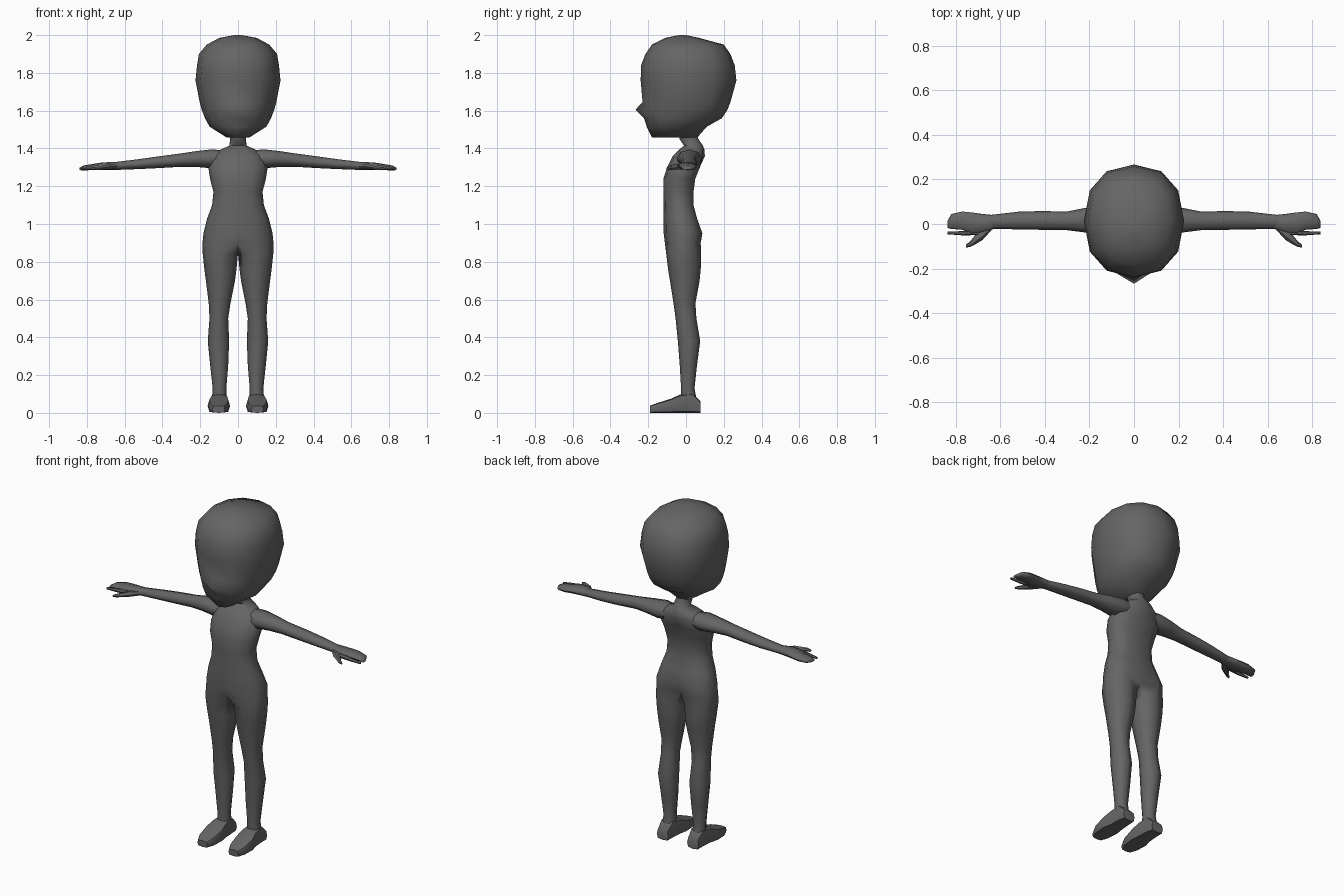
import bpy, bmesh, math
from mathutils import Vector

if "Cube" in bpy.data.objects:
    bpy.data.objects.remove(bpy.data.objects["Cube"])

grey = bpy.data.materials.new("dark grey")
grey.diffuse_color = (0.13, 0.13, 0.13, 1)
grey.use_nodes = True
grey.node_tree.nodes["Principled BSDF"].inputs["Base Color"].default_value = grey.diffuse_color


def spow(v, p):
    return math.copysign(abs(v) ** p, v) if abs(v) > 1e-6 else 0.0


def oval(u0, u1, v0, v1, angles, p=1.0):
    """Points of a rounded section between the given limits."""
    cu, cv, ru, rv = (u0 + u1) / 2, (v0 + v1) / 2, (u1 - u0) / 2, (v1 - v0) / 2
    return [(cu + ru * spow(math.cos(math.radians(a)), p),
             cv + rv * spow(math.sin(math.radians(a)), p)) for a in angles]


def finish(name, bm, mirror=False, sharp=50):
    bmesh.ops.recalc_face_normals(bm, faces=bm.faces)
    me = bpy.data.meshes.new(name)
    bm.to_mesh(me)
    bm.free()
    me.materials.append(grey)
    me.shade_smooth()
    me.set_sharp_from_angle(angle=math.radians(sharp))
    ob = bpy.data.objects.new(name, me)
    bpy.context.collection.objects.link(ob)
    if mirror:
        m = ob.modifiers.new("mirror", 'MIRROR')
        m.use_clip = True
        m.merge_threshold = 0.0005
    return ob


def bridge(bm, a, b, closed=True):
    n = len(a)
    for i in range(n if closed else n - 1):
        j = (i + 1) % n
        bm.faces.new((a[i], a[j], b[j], b[i]))


def loft(name, axis, sections, n=8, p=1.0, mirror=False, tweak=None, sharp=50):
    """Sections are (position on axis, u0, u1, v0, v1)."""
    bm = bmesh.new()
    rings = []
    for s in sections:
        ring = []
        for u, v in oval(*s[1:], [360 * k / n for k in range(n)], p):
            co = {'x': (s[0], u, v), 'y': (u, s[0], v), 'z': (u, v, s[0])}[axis]
            ring.append(bm.verts.new(co))
        rings.append(ring)
    for a, b in zip(rings, rings[1:]):
        bridge(bm, a, b)
    bm.faces.new(rings[0])
    bm.faces.new(rings[-1])
    if tweak:
        tweak(bm)
    return finish(name, bm, mirror, sharp)


# Head: twelve-sided loft with a small pointed snout
def snout(bm):
    for v in bm.verts:
        if abs(v.co.x) < 0.001 and v.co.y < 0 and abs(v.co.z - 1.605) < 0.002:
            v.co.y = -0.268


head_rows = [(2.0, .02, -.04, .0), (1.985, .10, -.11, .07), (1.95, .165, -.18, .20),
             (1.90, .207, -.215, .235), (1.84, .217, -.238, .258), (1.76, .225, -.24, .267),
             (1.645, .203, -.23, .235), (1.605, .192, -.228, .22), (1.56, .175, -.222, .19),
             (1.515, .15, -.208, .11), (1.458, .06, -.18, .06)]
loft("head", 'z', [(z, -w, w, a, b) for z, w, a, b in head_rows],
     n=12, p=0.88, tweak=snout, sharp=70)

# Body: half torso from the neck down, continuing into one leg
torso_rows = [(1.50, .045, -.04, .06), (1.45, .042, -.035, .065), (1.415, .045, -.01, .09),
              (1.395, .09, -.035, .097), (1.36, .14, -.07, .10), (1.30, .157, -.10, .085),
              (1.24, .148, -.12, .06), (1.17, .13, -.12, .05), (1.10, .137, -.118, .05),
              (1.03, .163, -.118, .07), (.95, .183, -.118, .10), (.90, .188, -.112, .09)]
leg_rows = [(.845, 0, .187, -.105, .08), (.76, .008, .178, -.095, .078),
            (.70, .016, .17, -.085, .072), (.58, .04, .155, -.066, .05),
            (.50, .052, .151, -.055, .055), (.38, .047, .16, -.043, .075),
            (.25, .052, .147, -.033, .058), (.13, .062, .134, -.026, .045),
            (.05, .06, .138, -.03, .06)]
bm = bmesh.new()
prev = None
for z, w, y0, y1 in torso_rows:
    pts = oval(-w, w, y0, y1, [-90 + 30 * k for k in range(7)], 0.9)
    ring = [bm.verts.new((max(x, 0), y, z)) for x, y in pts]
    if z < 1.35:
        ring[-1].co.y -= 0.035 if z < 1 else 0.012   # crease down the back
    if prev:
        bridge(bm, prev, ring, closed=False)
    prev = ring
torso_end = prev
prev = None
for z, x0, x1, y0, y1 in leg_rows:
    pts = oval(x0, x1, y0, y1, [-135 + 45 * k for k in range(8)], 0.95)
    ring = [bm.verts.new((x, y, z)) for x, y in pts]
    if prev:
        bridge(bm, prev, ring)
    else:
        bridge(bm, torso_end, ring[:7], closed=False)
        bm.faces.new((torso_end[0], ring[0], ring[7]))
        bm.faces.new((torso_end[6], ring[7], ring[6]))
    prev = ring
bm.faces.new(prev)
finish("body", bm, mirror=True, sharp=70)

# Feet
loft("feet", 'y', [(-.19, .07, .135, 0, .038), (-.15, .05, .155, 0, .053),
                   (-.08, .042, .161, 0, .075), (-.03, .05, .148, 0, .098),
                   (.035, .055, .143, 0, .105), (.078, .062, .138, 0, .06)],
     p=0.5, mirror=True)

# Arms
loft("arms", 'x', [(.07, -.03, .08, 1.31, 1.39), (.14, -.05, .085, 1.295, 1.395),
                   (.22, -.038, .072, 1.302, 1.386), (.30, -.028, .056, 1.303, 1.374),
                   (.42, -.026, .058, 1.296, 1.358), (.52, -.024, .055, 1.291, 1.344),
                   (.65, -.022, .04, 1.286, 1.328)], mirror=True, sharp=70)

# Hands: palm with joined fingers, separate index finger and thumb
loft("palms", 'x', [(.63, -.022, .04, 1.288, 1.328), (.68, -.042, .045, 1.286, 1.328),
                    (.73, -.046, .052, 1.286, 1.324), (.77, -.026, .056, 1.285, 1.318),
                    (.82, -.022, .045, 1.284, 1.309), (.838, -.018, .012, 1.285, 1.298)],
     p=0.8, mirror=True, sharp=70)
loft("index_fingers", 'x', [(.70, -.05, -.025, 1.288, 1.318), (.77, -.051, -.032, 1.287, 1.309),
                            (.838, -.046, -.034, 1.286, 1.299)], n=6, mirror=True)
loft("thumbs", 'x', [(.64, -.028, .0, 1.292, 1.318), (.68, -.072, -.01, 1.287, 1.320),
                     (.71, -.09, -.045, 1.286, 1.312), (.735, -.103, -.078, 1.285, 1.306),
                     (.755, -.106, -.093, 1.285, 1.298)], n=6, mirror=True)
